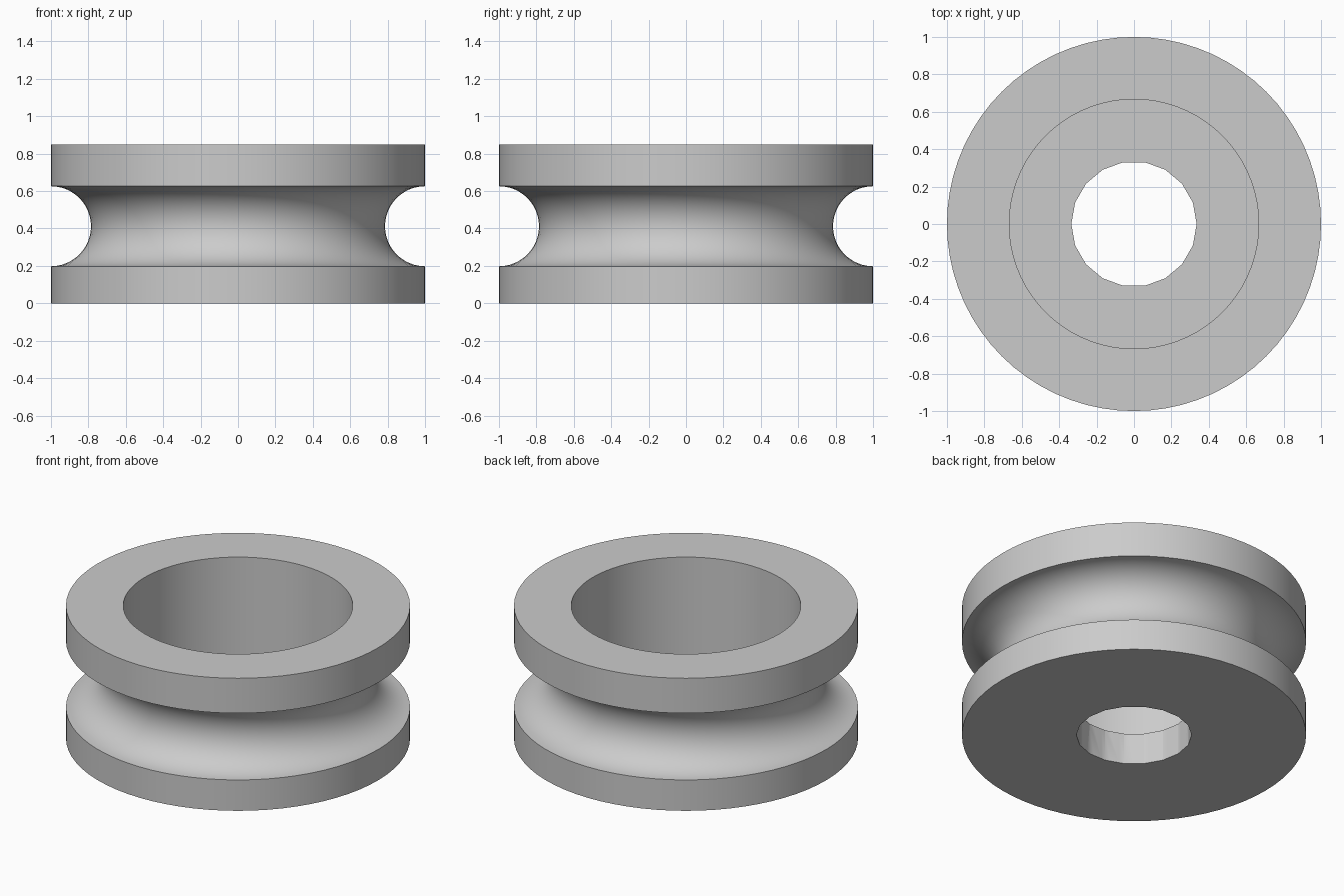
import bpy
import bmesh
from math import cos, sin, pi, radians

SEGMENTS = 72
HEIGHT, GROOVE_Z, GROOVE_R = 0.85, 0.412, 0.214
POCKET_R, FLOOR_Z, BORE_R = 0.667, 0.2, 0.335

cube = bpy.data.objects.get("Cube")
if cube:
    bpy.data.objects.remove(cube, do_unlink=True)

grey = bpy.data.materials.new("plain grey")
grey.use_nodes = True
colour = (0.6, 0.6, 0.6, 1)
grey.diffuse_color = colour
grey.node_tree.nodes["Principled BSDF"].inputs["Base Color"].default_value = colour


def lathe(name, profile, sides):
    """Turn an (x, z) profile that starts and ends on the z axis into a solid."""
    bm = bmesh.new()
    verts = [bm.verts.new((x, 0, z)) for x, z in profile]
    edges = [bm.edges.new(pair) for pair in zip(verts, verts[1:])]
    bmesh.ops.spin(bm, geom=verts + edges, cent=(0, 0, 0), axis=(0, 0, 1),
                   angle=2 * pi, steps=sides, use_merge=True)
    bmesh.ops.remove_doubles(bm, verts=bm.verts, dist=0.0001)
    bmesh.ops.recalc_face_normals(bm, faces=bm.faces)
    mesh = bpy.data.meshes.new(name)
    bm.to_mesh(mesh)
    bm.free()
    mesh.materials.append(grey)
    obj = bpy.data.objects.new(name, mesh)
    bpy.context.collection.objects.link(obj)
    return obj


# Wheel body: half-round groove in the rim, wide pocket in the top
steps = 24
groove = [(1 - GROOVE_R * sin(pi * i / steps), GROOVE_Z - GROOVE_R * cos(pi * i / steps))
          for i in range(steps + 1)]
wheel = lathe("grooved_wheel",
              [(0, 0), (1, 0)] + groove +
              [(1, HEIGHT), (POCKET_R, HEIGHT), (POCKET_R, FLOOR_Z), (0, FLOOR_Z)],
              SEGMENTS)

# Coarse centre bore through the floor
cutter = lathe("bore_cutter", [(0, -0.1), (BORE_R, -0.1), (BORE_R, 0.5), (0, 0.5)], 18)
cutter.hide_render = True
cut = wheel.modifiers.new("centre_bore", "BOOLEAN")
cut.operation = "DIFFERENCE"
cut.solver = "EXACT"
cut.object = cutter

bpy.ops.object.select_all(action="DESELECT")
wheel.select_set(True)
bpy.context.view_layer.objects.active = wheel
bpy.ops.object.modifier_apply(modifier=cut.name)
bpy.data.objects.remove(cutter, do_unlink=True)
bpy.ops.object.shade_smooth_by_angle(angle=radians(30))
